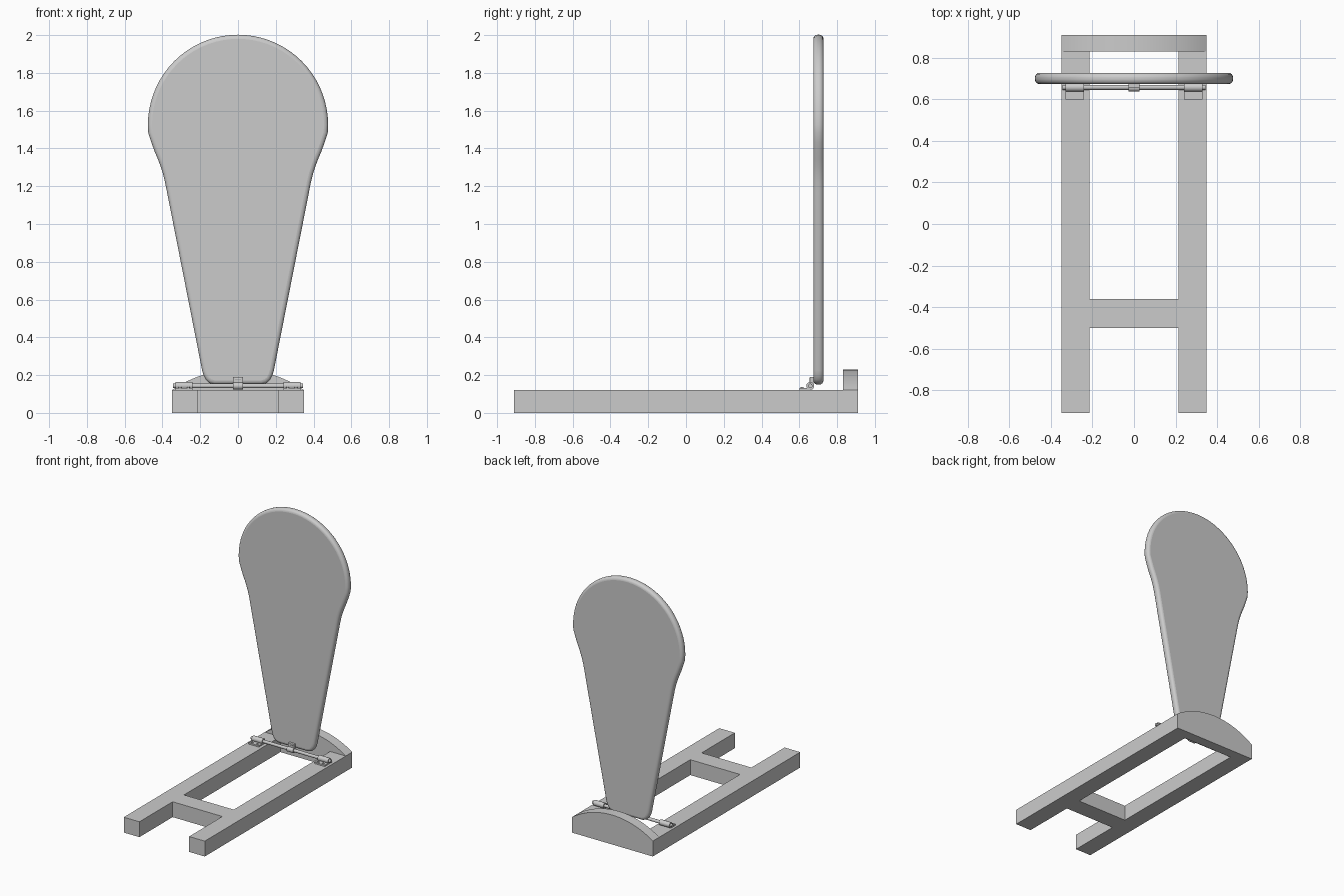
import bpy, bmesh, math
from mathutils import Matrix, Vector

cube = bpy.data.objects.get("Cube")
if cube:
    bpy.data.objects.remove(cube)

grey = bpy.data.materials.new("plain grey")
grey.use_nodes = True
COLOUR = (0.6, 0.6, 0.6, 1)
grey.diffuse_color = COLOUR
grey.node_tree.nodes["Principled BSDF"].inputs["Base Color"].default_value = COLOUR


def make(name, bm, smooth=False, bevel=0, segments=2):
    bmesh.ops.recalc_face_normals(bm, faces=bm.faces)
    mesh = bpy.data.meshes.new(name)
    bm.to_mesh(mesh)
    bm.free()
    mesh.materials.append(grey)
    obj = bpy.data.objects.new(name, mesh)
    bpy.context.collection.objects.link(obj)
    if bevel:
        mod = obj.modifiers.new("Rounded edges", 'BEVEL')
        mod.width, mod.segments = bevel, segments
        mod.limit_method = 'ANGLE'
        mod.angle_limit = math.radians(50)
    if smooth:
        bpy.ops.object.select_all(action='DESELECT')
        obj.select_set(True)
        bpy.context.view_layer.objects.active = obj
        bpy.ops.object.shade_smooth_by_angle(angle=math.radians(40))
    return obj


def box(name, x, y, z, **style):
    bm = bmesh.new()
    bmesh.ops.create_cube(bm, size=1)
    for v in bm.verts:
        v.co = [lo + (c + 0.5) * (hi - lo) for c, (lo, hi) in zip(v.co, (x, y, z))]
    return make(name, bm, **style)


def prism(name, points, axis, start, end, **style):
    """Extrude a closed 2D outline along x, y or z."""
    def place(p):
        co = list(p)
        co.insert("xyz".index(axis), start)
        return co
    bm = bmesh.new()
    face = bm.faces.new([bm.verts.new(place(p)) for p in points])
    moved = bmesh.ops.extrude_face_region(bm, geom=[face], use_keep_orig=True)["geom"]
    shift = Vector([end - start if a == axis else 0 for a in "xyz"])
    bmesh.ops.translate(bm, vec=shift, verts=[v for v in moved if isinstance(v, bmesh.types.BMVert)])
    return make(name, bm, **style)


def rod(name, centre, radius, length, axis, sides=20):
    bm = bmesh.new()
    turn = Matrix.Rotation(math.pi / 2, 4, 'Y') if axis == "x" else Matrix()
    bmesh.ops.create_cone(bm, cap_ends=True, segments=sides, radius1=radius, radius2=radius,
                          depth=length, matrix=Matrix.Translation(centre) @ turn)
    return make(name, bm, smooth=True)


# Base frame: two rails and a crossbar as one slab
W, IN, H, BACK = 0.35, 0.215, 0.12, 0.83
bm = bmesh.new()
xs, ys = (-W, -IN, IN, W), (-0.91, -0.5, -0.36, BACK)
for i in range(3):
    for j in range(3):
        if i != 1 or j == 1:
            corners = ((i, j), (i + 1, j), (i + 1, j + 1), (i, j + 1))
            bm.faces.new([bm.verts.new((xs[a], ys[b], 0)) for a, b in corners])
bmesh.ops.remove_doubles(bm, verts=bm.verts, dist=1e-4)
moved = bmesh.ops.extrude_face_region(bm, geom=bm.faces[:], use_keep_orig=True)["geom"]
bmesh.ops.translate(bm, vec=(0, 0, H), verts=[v for v in moved if isinstance(v, bmesh.types.BMVert)])
bmesh.ops.dissolve_limit(bm, angle_limit=0.02, verts=bm.verts, edges=bm.edges)
make("base_frame", bm)

# Arched end block
rise = 0.11
R = (W * W + rise * rise) / (2 * rise)
half = math.asin(W / R)
arch = [(R * math.sin(t), H + rise - R + R * math.cos(t))
        for t in (half * (1 - i / 12) for i in range(25))]
prism("arched_end_block", [(-W, 0), (W, 0)] + arch, "y", BACK, 0.91, smooth=True)

# Tall paddle-shaped board: round head, tapering body, rounded foot
head = [(0.477 * math.cos(t), 1.525 + 0.477 * math.sin(t))
        for t in (math.radians(90 - 5 * i) for i in range(20))]
body = [(0.458, 1.43), (0.442, 1.385), (0.425, 1.345), (0.41, 1.305), (0.397, 1.265),
        (0.386, 1.22), (0.376, 1.17), (0.19, 0.225), (0.183, 0.2), (0.17, 0.175),
        (0.152, 0.158), (0.125, 0.15)]
side = head + body
outline = side + [(-x, z) for x, z in reversed(side[1:])]
prism("paddle_board", outline, "y", 0.674, 0.728, smooth=True, bevel=0.022, segments=4)

# Hinge rod
ROD_Y, ROD_Z = 0.658, 0.143
rod("hinge_rod", (0, ROD_Y, ROD_Z), 0.012, 0.69, "x")

# Clip joining the board to the rod
box("clip_plate", (-0.027, 0.027), (0.655, 0.676), (0.14, 0.19), bevel=0.003)
rod("clip_sleeve", (0, ROD_Y - 0.002, ROD_Z), 0.019, 0.054, "x")
rod("clip_screw", (0, 0.66, 0.178), 0.006, 0.03, "x", 12)

# Side hinges: flat leaf, curled sleeve and two screws
for name, s in (("left", 1), ("right", -1)):
    cx = s * 0.285
    box(name + "_hinge_leaf", (cx - 0.045, cx + 0.045), (0.6, ROD_Y), (H, 0.131))
    rod(name + "_hinge_sleeve", (cx, ROD_Y, ROD_Z), 0.021, 0.09, "x")
    for k, dx in enumerate((-0.022, 0.022), 1):
        rod(f"{name}_hinge_screw_{k}", (cx + dx, 0.615, 0.132), 0.008, 0.008, "z", 12)
